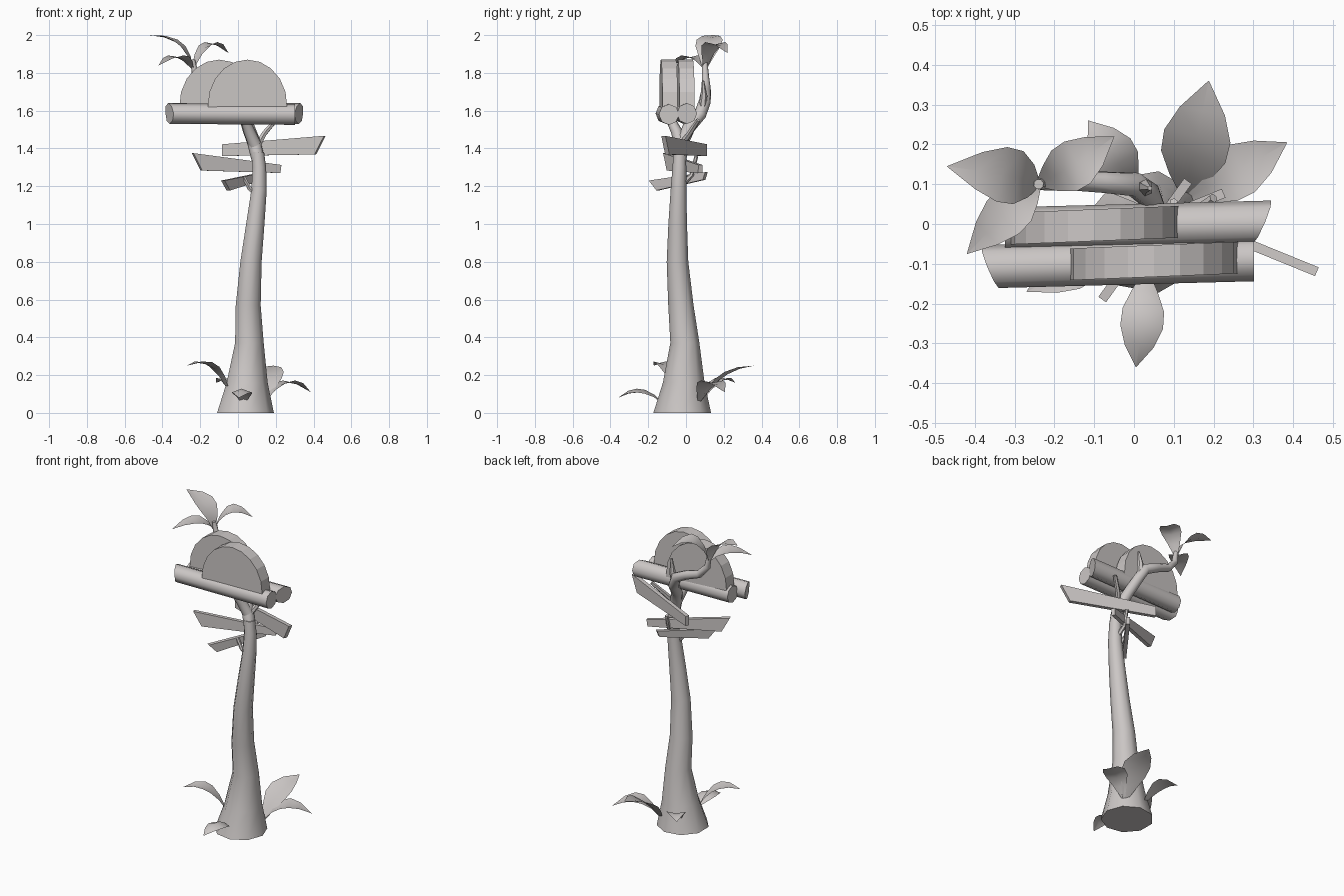
import bpy, bmesh, math
from mathutils import Vector as V

cube = bpy.data.objects.get("Cube")
if cube:
    bpy.data.objects.remove(cube, do_unlink=True)

grey = bpy.data.materials.new("warm grey")
grey.use_nodes = True
COLOUR = (0.6, 0.57, 0.56, 1)
grey.diffuse_color = COLOUR
grey.node_tree.nodes["Principled BSDF"].inputs["Base Color"].default_value = COLOUR
UP = V((0, 0, 1))


def finish(name, bm, smooth=None, closed=True):
    if closed:
        bmesh.ops.recalc_face_normals(bm, faces=bm.faces)
    mesh = bpy.data.meshes.new(name)
    bm.to_mesh(mesh)
    bm.free()
    mesh.materials.append(grey)
    ob = bpy.data.objects.new(name, mesh)
    bpy.context.collection.objects.link(ob)
    if smooth:
        bpy.ops.object.select_all(action='DESELECT')
        ob.select_set(True)
        bpy.context.view_layer.objects.active = ob
        bpy.ops.object.shade_smooth_by_angle(angle=math.radians(smooth))
    return ob


def loft(name, rings, smooth=None):
    """Skin equal-sized rings of points and cap both ends."""
    bm = bmesh.new()
    loops = [[bm.verts.new(p) for p in ring] for ring in rings]
    n = len(loops[0])
    for a, b in zip(loops, loops[1:]):
        for i in range(n):
            j = (i + 1) % n
            bm.faces.new((a[i], a[j], b[j], b[i]))
    bm.faces.new(loops[0][::-1])
    bm.faces.new(loops[-1])
    return finish(name, bm, smooth)


def tube(name, path, sides=8):
    """Tapered branch through (x, y, z, radius) points."""
    pts = [V(p[:3]) for p in path]
    rings, side = [], V((0, 1, 0))
    for i, p in enumerate(pts):
        t = (pts[min(i + 1, len(pts) - 1)] - pts[max(i - 1, 0)]).normalized()
        side = (side - t * side.dot(t)).normalized()
        other = t.cross(side)
        angles = [math.tau * k / sides for k in range(sides)]
        rings.append([p + (side * math.cos(a) + other * math.sin(a)) * path[i][3]
                      for a in angles])
    return loft(name, rings, 50)


def plank(name, a, b, low, high, thick=0.024):
    """Board whose ends have separate bottom and top points along its run."""
    a, b = V(a), V(b)
    along = (b - a).normalized()
    off = V((-along.y, along.x, 0)) * thick / 2
    rings = []
    for end, (s0, z0), (s1, z1) in ((a, low[0], high[0]), (b, low[1], high[1])):
        bottom = end + along * s0 + UP * z0
        top = end + along * s1 + UP * z1
        rings.append([bottom - off, bottom + off, top + off, top - off])
    return loft(name, rings)


def leaf(name, base, bend, tip, width=0.065, fold=0.012):
    """Arched pointed leaf with a slightly folded midrib."""
    base, bend, tip = V(base), V(bend), V(tip)
    side = UP.cross(tip - base).normalized()
    bm = bmesh.new()
    rows = []
    for t, w in ((0, .15), (.2, .6), (.4, .97), (.58, 1), (.78, .68), (1, 0.01)):
        p = base * (1 - t) ** 2 + bend * 2 * t * (1 - t) + tip * t * t
        rows.append([bm.verts.new(p + side * width * w * s + UP * fold * w * abs(s))
                     for s in (-1, 0, 1)])
    for a, b in zip(rows, rows[1:]):
        for i in range(2):
            bm.faces.new((a[i], a[i + 1], b[i + 1], b[i]))
    return finish(name, bm, 60, closed=False)


# Trunk with level rings so the foot sits flat
trunk = [(.035, -.02, 0, .155), (.045, -.012, .16, .112), (.058, -.006, .37, .078),
         (.052, -.027, .57, .068), (.067, -.045, .8, .058), (.09, -.044, 1.0, .05),
         (.11, -.04, 1.18, .042), (.112, -.035, 1.3, .037), (.104, -.033, 1.38, .034)]
loft("trunk", [[V((x + r * math.cos(math.tau * k / 9), y + r * math.sin(math.tau * k / 9), z))
                for k in range(9)] for x, y, z, r in trunk], 50)

# Branches
tube("crown_branch", [(.107, -.033, 1.34, .035), (.085, -.022, 1.43, .036), (.055, .015, 1.51, .034),
                      (.035, .075, 1.58, .033), (.0, .1, 1.65, .032), (-.08, .105, 1.69, .028),
                      (-.17, .108, 1.72, .024), (-.225, .103, 1.78, .02), (-.24, .1, 1.87, .013)])
tube("front_branch", [(.09, -.03, 1.42, .034), (.06, -.05, 1.49, .03), (.035, -.085, 1.56, .024)])
tube("branch_stub", [(.025, .085, 1.6, .022), (.03, .095, 1.68, .018), (.04, .09, 1.76, .006)], 6)
tube("side_twig", [(.105, -.025, 1.42, .018), (.14, .02, 1.48, .015), (.2, .065, 1.55, .012)], 6)
tube("left_prop_twig", [(.1, -.04, 1.15, .016), (.06, -.05, 1.19, .012), (.03, -.05, 1.25, .01)], 6)
tube("back_prop_twig", [(.11, -.02, 1.21, .016), (.1, .03, 1.26, .012), (.1, .055, 1.36, .01)], 6)

# Signboards: ends listed as (shift along board, height)
plank("upper_board", (-.08, .1, 1.36), (.46, -.12, 1.38),
      [(0, 0), (-.055, -.01)], [(0, .062), (0, .087)])
plank("middle_board", (-.24, -.11, 1.29), (.22, .075, 1.27),
      [(.05, -.005), (0, 0)], [(0, .085), (.006, .043)])
plank("lower_board", (-.08, -.19, 1.18), (.13, .1, 1.235),
      [(.05, -.01), (-.005, 0)], [(0, .05), (.01, .038)])

# Two logs: (name, left end, right end, slant of each cut towards y)
for name, left, right, cut_l, cut_r in (
        ("front_log", (-.362, -.107, 1.585), (.302, -.09, 1.58), -.4, 0),
        ("back_log", (-.325, -.012, 1.585), (.322, .005, 1.585), 0, .42)):
    rings = []
    for end, cut in ((left, cut_l), (right, cut_r)):
        ring = []
        for k in range(8):
            a = math.tau * k / 8
            dy, dz = .054 * math.cos(a), .055 * math.sin(a)
            ring.append(V(end) + V((cut * dy + cut * .35 * abs(dz) * (dz > 0), dy, dz)))
        rings.append(ring)
    loft(name, rings, 50)

# Half-round panels standing on the logs
for name, cx, cy in (("front_panel", .05, -.093), ("back_panel", -.1, -.003)):
    rings = []
    for depth in (-.04, .04):
        arc = [V((cx + .212 * math.cos(math.pi * k / 10),
                  cy + depth + .04 * .212 * math.cos(math.pi * k / 10),
                  1.615 + .255 * math.sin(math.pi * k / 10) ** .95 if 0 < k < 10 else 1.6))
               for k in range(11)]
        rings.append(arc)
    loft(name, rings)

# Crown leaves
leaf("crown_leaf_left", (-.24, .1, 1.82), (-.27, .12, 1.99), (-.47, .145, 2.0), .07)
leaf("crown_leaf_back", (-.24, .1, 1.82), (-.17, .13, 2.03), (-.05, .22, 1.905), .062)
leaf("crown_leaf_front", (-.24, .1, 1.82), (-.3, .05, 1.93), (-.42, -.075, 1.84), .058)

# Leaves around the foot
leaf("foot_leaf_front", (.03, -.12, .05), (.025, -.24, .19), (.005, -.36, .08), .054, -.02)
leaf("foot_leaf_left", (.14, .07, .06), (.24, .12, .23), (.385, .205, .11), .068)
leaf("foot_leaf_back_left", (.13, .07, .05), (.15, .18, .23), (.188, .36, .25), .085)
leaf("foot_leaf_back", (.0, .08, .06), (-.04, .17, .22), (-.115, .26, .16), .058)
leaf("foot_leaf_right", (-.05, -.05, .12), (-.13, -.1, .31), (-.27, -.17, .25), .055)
